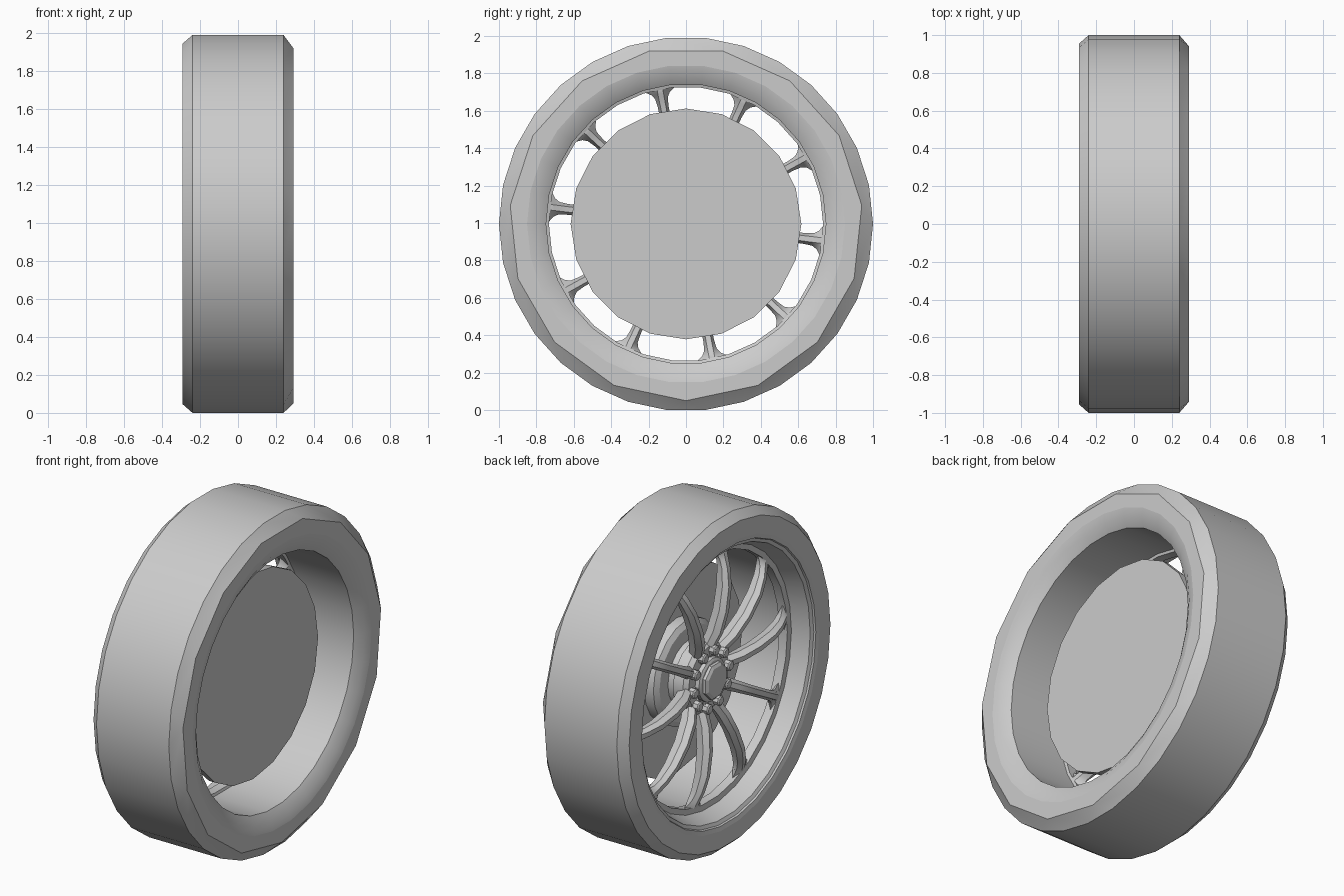
import bpy, bmesh
from math import sin, cos, pi, radians
from mathutils import Matrix

cube = bpy.data.objects.get("Cube")
if cube:
    bpy.data.objects.remove(cube)

AXLE_Z = 0.995
SPOKES = 10
SPOKE_START = radians(29)

grey = bpy.data.materials.new("plain_grey")
grey.use_nodes = True
colour = (0.6, 0.6, 0.6, 1)
grey.diffuse_color = colour
grey.node_tree.nodes["Principled BSDF"].inputs["Base Color"].default_value = colour


def finish(bm, name, angle=30):
    bmesh.ops.recalc_face_normals(bm, faces=bm.faces)
    bmesh.ops.translate(bm, verts=bm.verts, vec=(0, 0, AXLE_Z))
    mesh = bpy.data.meshes.new(name)
    bm.to_mesh(mesh)
    bm.free()
    mesh.materials.append(grey)
    obj = bpy.data.objects.new(name, mesh)
    bpy.context.collection.objects.link(obj)
    bpy.ops.object.select_all(action="DESELECT")
    obj.select_set(True)
    bpy.context.view_layer.objects.active = obj
    bpy.ops.object.shade_smooth_by_angle(angle=radians(angle))


def ring(bm, x, r, n, phase=0.0, cy=0.0, cz=0.0):
    return [bm.verts.new((x, cy + r * cos(phase + 2 * pi * i / n),
                          cz + r * sin(phase + 2 * pi * i / n))) for i in range(n)]


def bridge(bm, a, b):
    n = len(a)
    for i in range(n):
        j = (i + 1) % n
        bm.faces.new((a[i], a[j], b[j], b[i]))


def zipper(bm, fine, coarse):
    """Join a ring to one with half as many sides."""
    n = len(coarse)
    for i in range(n):
        f1, f2 = fine[2 * i + 1], fine[(2 * i + 2) % len(fine)]
        bm.faces.new((coarse[i], fine[2 * i], f1))
        bm.faces.new((coarse[i], f1, f2, coarse[(i + 1) % n]))


def lathe(bm, profile, n, phase=0.0, capped=False, cy=0.0, cz=0.0):
    rings = [ring(bm, x, r, n, phase, cy, cz) for x, r in profile]
    for a, b in zip(rings, rings[1:]):
        bridge(bm, a, b)
    if capped:
        bm.faces.new(rings[0])
        bm.faces.new(rings[-1])
    return rings


# Tyre: fine tread, with a coarser shoulder on the inboard side
bm = bmesh.new()
tread = lathe(bm, [(0.24, 1), (-0.24, 1), (-0.291, 0.955), (-0.291, 0.85)], 30)
shoulder = ring(bm, 0.292, 0.945, 15, radians(6))
bead = ring(bm, 0.292, 0.85, 30)
zipper(bm, tread[0], shoulder)
zipper(bm, bead, shoulder)
finish(bm, "tyre")

# Rim: sloping inboard flange, straight barrel, conical outer face
bm = bmesh.new()
lathe(bm, [(0.292, 0.85), (0.28, 0.80), (0.245, 0.748), (-0.1, 0.748),
           (-0.105, 0.733), (-0.16, 0.733), (-0.165, 0.765), (-0.265, 0.80),
           (-0.275, 0.82), (-0.285, 0.825), (-0.291, 0.85)], 30)
finish(bm, "rim")

# Spokes: arched, ridged front and back, flaring into the rim
# Each station is radius, half width, front x, back x
stations = [(0.13, 0.036, -0.155, -0.07), (0.19, 0.036, -0.165, -0.085),
            (0.27, 0.033, -0.2, -0.11), (0.4, 0.029, -0.222, -0.135),
            (0.54, 0.028, -0.222, -0.14), (0.64, 0.029, -0.2, -0.13),
            (0.685, 0.034, -0.182, -0.118), (0.71, 0.05, -0.172, -0.11),
            (0.727, 0.075, -0.165, -0.105), (0.74, 0.11, -0.16, -0.105)]
bm = bmesh.new()
for k in range(SPOKES):
    turn = Matrix.Rotation(SPOKE_START + 2 * pi * k / SPOKES, 4, "X")
    loops = []
    for r, w, front, back in stations:
        ridge = min(w, 0.03) * 0.5
        middle = front * 0.6 + back * 0.4
        section = [(back, ridge), (middle, w), (front, ridge),
                   (front, -ridge), (middle, -w), (back, -ridge)]
        verts = [bm.verts.new((x, r, z)) for x, z in section]
        bmesh.ops.transform(bm, matrix=turn, verts=verts)
        loops.append(verts)
    for a, b in zip(loops, loops[1:]):
        bridge(bm, a, b)
    bm.faces.new(loops[0])
    bm.faces.new(loops[-1])
finish(bm, "spokes")

# Hub boss and bevelled centre nut
bm = bmesh.new()
lathe(bm, [(-0.06, 0.21), (-0.125, 0.21), (-0.15, 0.19), (-0.15, 0.1)],
      20, capped=True)
finish(bm, "hub")
bm = bmesh.new()
lathe(bm, [(-0.14, 0.128), (-0.175, 0.128), (-0.182, 0.115)], 16, capped=True)
lathe(bm, [(-0.17, 0.108), (-0.2, 0.108), (-0.21, 0.09)], 8, radians(22.5),
      capped=True)
finish(bm, "centre_nut", 20)

# Wheel bolts around the hub, one at each spoke root
bm = bmesh.new()
for k in range(SPOKES):
    a = SPOKE_START + 2 * pi * k / SPOKES
    lathe(bm, [(-0.13, 0.03), (-0.18, 0.03), (-0.186, 0.022)], 8,
          capped=True, cy=0.168 * cos(a), cz=0.168 * sin(a))
finish(bm, "wheel_bolts")

# Brake disc with a stepped hat reaching the hub
bm = bmesh.new()
lathe(bm, [(0.1, 0.617), (0.06, 0.617), (0.06, 0.31), (0.0, 0.31),
           (-0.02, 0.28), (-0.02, 0.2), (-0.07, 0.2)], 20, capped=True)
finish(bm, "brake_disc")
